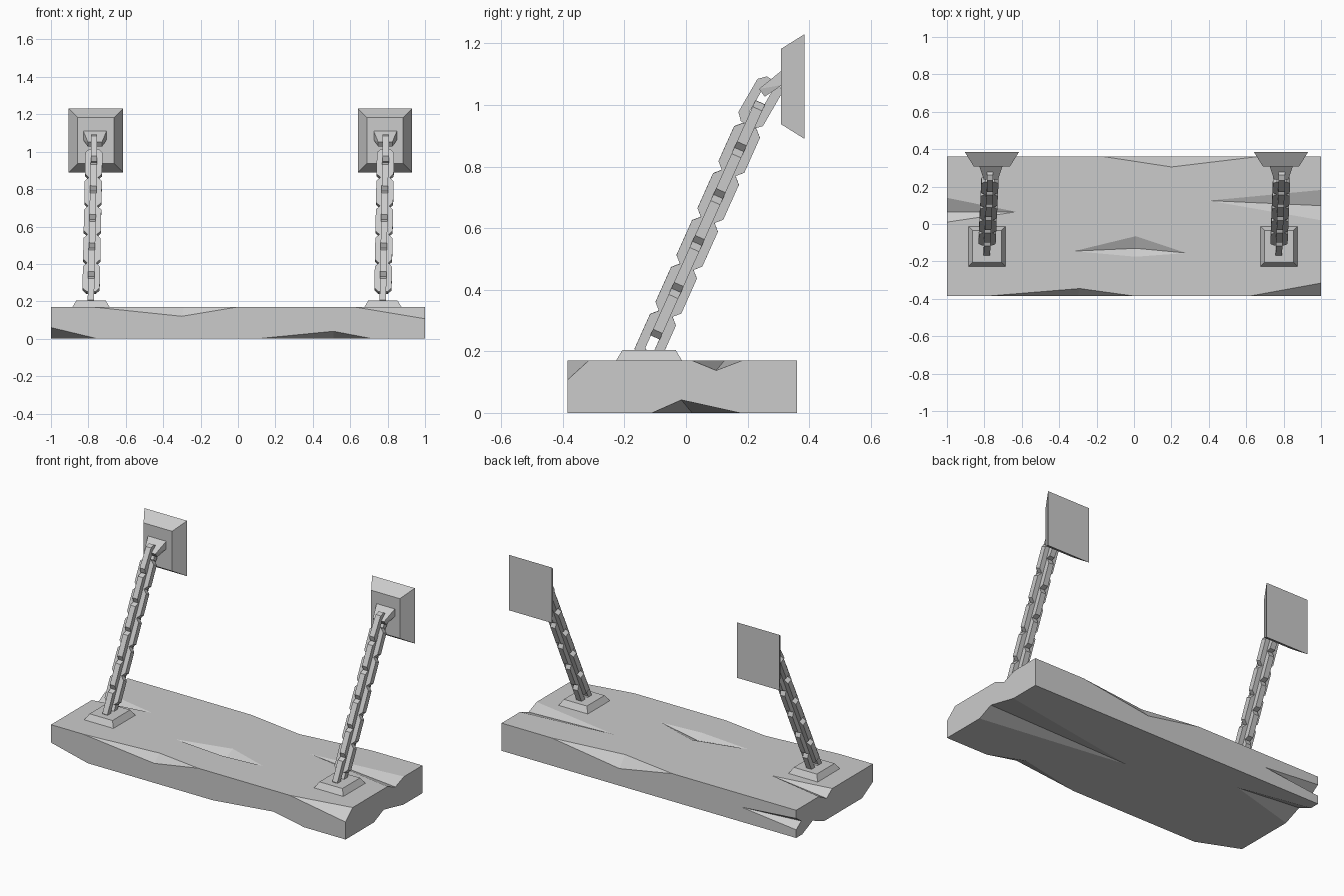
import bpy, bmesh
from mathutils import Vector, Matrix

if "Cube" in bpy.data.objects:
    bpy.data.objects.remove(bpy.data.objects["Cube"])

stone = bpy.data.materials.new("grey")
stone.diffuse_color = (0.6, 0.6, 0.6, 1)
stone.use_nodes = True
stone.node_tree.nodes["Principled BSDF"].inputs["Base Color"].default_value = stone.diffuse_color


def finish(bm, name):
    bmesh.ops.recalc_face_normals(bm, faces=bm.faces[:])
    me = bpy.data.meshes.new(name)
    bm.to_mesh(me)
    bm.free()
    me.materials.append(stone)
    ob = bpy.data.objects.new(name, me)
    bpy.context.collection.objects.link(ob)
    return ob


def hull(name, pts):
    bm = bmesh.new()
    vs = [bm.verts.new(p) for p in pts]
    bmesh.ops.convex_hull(bm, input=vs)
    bmesh.ops.dissolve_limit(bm, angle_limit=0.01, verts=bm.verts[:], edges=bm.edges[:])
    return finish(bm, name)


def box_pts(x0, x1, y0, y1, z0, z1):
    return [(x, y, z) for x in (x0, x1) for y in (y0, y1) for z in (z0, z1)]


# Plank
F, B, T = -0.385, 0.36, 0.17
plank = hull("plank", box_pts(-1, 1, F, B, 0, T))

# Chips: (points lying on the cut faces that stay fixed, other corner points);
# each is scaled about the middle of the fixed points so it pokes out of the plank
chips = [
    # long edge chips
    ([(-0.3, F, 0.12), (-0.29, -0.345, T)], [(-0.78, F, T), (0, F, T)]),
    ([(0.2, B, 0.105), (0.2, 0.305, T)], [(-0.16, B, T), (0.66, B, T)]),
    ([(0.51, F, 0.04), (0.51, -0.30, 0)], [(0.1, F, 0), (0.72, F, 0)]),
    # corner chips
    ([(0.62, F, T), (1, F, 0.107), (1, -0.316, T)], [(1, F, T)]),
    ([(-0.75, F, 0), (-1, F, 0.06), (-1, -0.28, 0)], [(-1, F, 0)]),
    # grooves running in from the ends
    ([(-0.63, 0.065, T), (-1, 0.065, 0.13)], [(-1, 0.14, T), (-1, 0.01, T)]),
    ([(0.4, 0.125, T), (1, 0.098, 0.138)], [(1, 0.182, T), (1, 0.02, T)]),
    ([(0.07, 0.02, 0), (1, -0.015, 0.042)], [(1, -0.11, 0), (1, 0.175, 0)]),
    ([(-0.55, 0.215, 0), (-1, 0.2, 0.045)], [(-1, 0.09, 0), (-1, 0.3, 0)]),
    ([(-0.63, B, 0.09), (-1, 0.31, 0.085)], [(-1, B, 0.05), (-1, B, 0.12)]),
    # gouge in the middle of the top
    ([(0.01, -0.13, 0.14)],
     [(-0.32, -0.145, T), (0.01, -0.065, T), (0.28, -0.155, T), (0.01, -0.175, T)]),
]
for fixed, other in chips:
    m = sum((Vector(p) for p in fixed), Vector()) / len(fixed)
    cutter = hull("chip_cutter", [m + (Vector(p) - m) * 1.25 for p in fixed + other])
    cutter.hide_render = True
    mod = plank.modifiers.new("chip", "BOOLEAN")
    mod.operation = "DIFFERENCE"
    mod.solver = "EXACT"
    mod.object = cutter
    bpy.context.view_layer.objects.active = plank
    bpy.ops.object.modifier_apply(modifier=mod.name)
    bpy.data.objects.remove(cutter)


def octagon(w, l, c):
    return [(w, l - c), (w - c, l), (c - w, l), (-w, l - c),
            (-w, c - l), (c - w, -l), (w - c, -l), (w, c - l)]


def add_link(bm, centre, along, across):
    """Flat eight-sided ring with its long axis on `along`, width on `across`."""
    u = along.normalized()
    v = (across - u * across.dot(u)).normalized()
    n = u.cross(v)
    h = 0.017
    rings = []
    for pts in (octagon(0.046, 0.084, 0.022), octagon(0.015, 0.052, 0.008)):
        for s in (-h, h):
            rings.append([bm.verts.new(centre + v * a + u * b + n * s) for a, b in pts])
    ob, ot, ib, it = rings
    for i in range(8):
        j = (i + 1) % 8
        for p, q in ((ob, ot), (ot, it), (it, ib), (ib, ob)):
            bm.faces.new((p[i], p[j], q[j], q[i]))


X, Y = Vector((1, 0, 0)), Vector((0, 1, 0))
for side, x_base, x_top, x_wall in (("left", -0.786, -0.77, -0.76),
                                    ("right", 0.775, 0.789, 0.786)):
    # Foot plate on the plank
    hull(side + "_foot_plate",
         [(x_base + sx * w, -0.12 + sy * d, z)
          for w, d, z in ((0.099, 0.107, T), (0.078, 0.086, 0.205))
          for sx in (-1, 1) for sy in (-1, 1)])
    # Wall plate, bevelled toward the front
    hull(side + "_wall_plate",
         [(x_wall + sx * w, y, 1.06 + sz * h)
          for w, h, y in ((0.145, 0.17, 0.385), (0.097, 0.122, 0.308))
          for sx in (-1, 1) for sz in (-1, 1)])
    # Wedge-shaped hook
    xh = (x_top + x_wall) / 2
    hull(side + "_hook",
         [(xh + s * w, y, z)
          for w, y, z in ((0.063, 0.312, 1.113), (0.063, 0.312, 1.065),
                          (0.038, 0.237, 1.052), (0.038, 0.256, 1.027))
          for s in (-1, 1)])
    # Chain: links turned a quarter each time
    start = Vector((x_base, -0.1, 0.246))
    end = Vector((x_top, 0.241, 1.008))
    bm = bmesh.new()
    for i in range(11):
        along = end - start
        if i == 10:
            along = Vector((0, 0.5, 0.866))
        add_link(bm, start.lerp(end, i / 10), along, X if i % 2 else Y)
    finish(bm, side + "_chain")
